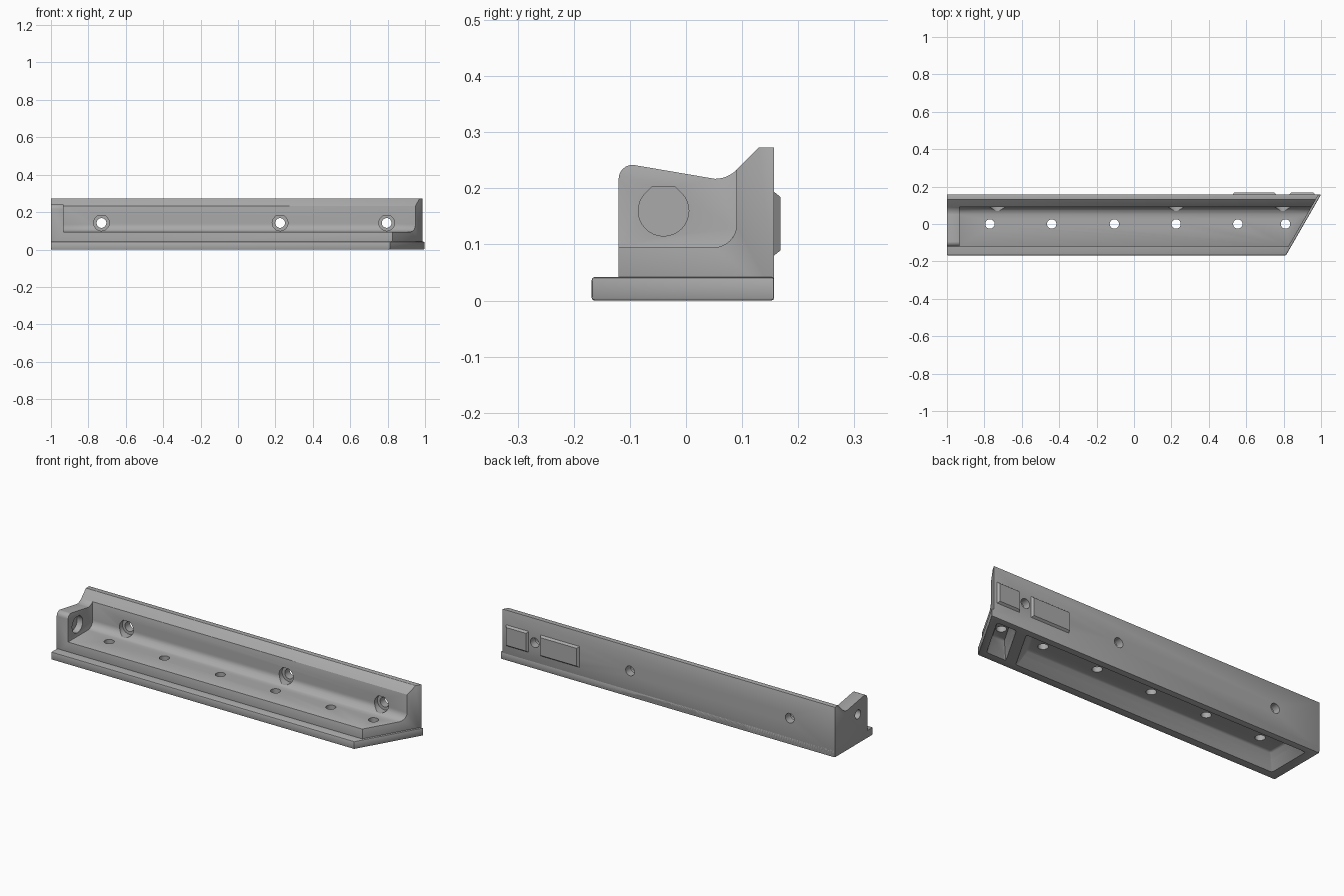
import bpy, bmesh
from math import sin, cos, pi, tan, radians

cube = bpy.data.objects.get("Cube")
if cube:
    bpy.data.objects.remove(cube)

SLANT = tan(radians(30))
BACK = 0.157

grey = bpy.data.materials.new("plain grey")
grey.use_nodes = True
colour = (0.40, 0.40, 0.40, 1)
grey.diffuse_color = colour
grey.node_tree.nodes["Principled BSDF"].inputs["Base Color"].default_value = colour


def loft(name, ring_a, ring_b):
    """Closed solid between two rings with the same number of points."""
    bm = bmesh.new()
    a = [bm.verts.new(p) for p in ring_a]
    b = [bm.verts.new(p) for p in ring_b]
    bm.faces.new(a)
    bm.faces.new(b)
    for i in range(len(a)):
        j = (i + 1) % len(a)
        bm.faces.new((a[i], a[j], b[j], b[i]))
    bmesh.ops.recalc_face_normals(bm, faces=bm.faces)
    mesh = bpy.data.meshes.new(name)
    bm.to_mesh(mesh)
    bm.free()
    mesh.materials.append(grey)
    ob = bpy.data.objects.new(name, mesh)
    bpy.context.collection.objects.link(ob)
    return ob


def arc(cy, cz, r, start, end, steps=8):
    angles = [radians(start + (end - start) * i / steps) for i in range(steps + 1)]
    return [(cy + r * cos(t), cz + r * sin(t)) for t in angles]


def apply(ob, mod):
    bpy.context.view_layer.objects.active = ob
    bpy.ops.object.modifier_apply(modifier=mod.name)


def cut(targets, cutter):
    for ob in targets:
        mod = ob.modifiers.new("cut", "BOOLEAN")
        mod.operation = "DIFFERENCE"
        mod.solver = "EXACT"
        mod.object = cutter
        apply(ob, mod)
    bpy.data.objects.remove(cutter)


def soften(ob, width):
    mod = ob.modifiers.new("soft edges", "BEVEL")
    mod.width = width
    mod.segments = 2
    mod.limit_method = "ANGLE"
    mod.angle_limit = radians(35)
    apply(ob, mod)


def rail(name, outline, tip):
    """Profile run from the square end to the mitred end."""
    return loft(name, [(-1, y, z) for y, z in outline],
                [(tip + (y - BACK) * SLANT, y, z) for y, z in outline])


def circle(r, n=32):
    return [(r * cos(2 * pi * i / n), r * sin(2 * pi * i / n)) for i in range(n)]


def flat_top_circle(r):
    """Round seat whose top is closed by two slopes and a flat."""
    return arc(0, 0, r, 135, 405, 24) + [(0.46 * r, 0.95 * r), (-0.46 * r, 0.95 * r)]


# Base flange
flange = rail("base_flange", [(-0.168, 0), (BACK, 0), (BACK, 0.042), (-0.168, 0.042)], 1.0)
soften(flange, 0.005)

# Body: full end outline, hollowed by a filleted trough
outline = [(-0.12, 0.01), (BACK, 0.01), (BACK, 0.273), (0.13, 0.273)]
outline += arc(0.0514, 0.2716, 0.0546, -45, -90, 6)
outline += arc(-0.095, 0.217, 0.025, 90, 180, 6)
body = rail("angle_body", outline, 0.987)
trough = [(0.09, 0.4), (-0.3, 0.4), (-0.3, 0.095)] + arc(0.05, 0.135, 0.04, -90, 0)
cut([body], loft("trough_cutter", [(-0.932, y, z) for y, z in trough],
                 [(1.2, y, z) for y, z in trough]))
soften(body, 0.004)

# Tapered pockets under the base, mitred like the rail
def pocket(x0, x1, lean0, lean1, inset):
    def ring(z, grow):
        h = 0.122 - 0.055 * grow
        a, b = x0 + inset * grow, x1 - inset * grow
        return [(a - h * lean0, -h, z), (b - h * lean1, -h, z),
                (b + h * lean1, h, z), (a + h * lean0, h, z)]
    cutter = loft("pocket_cutter", ring(-0.01, -0.15), ring(0.067, 1))
    soften(cutter, 0.008)
    cut([body, flange], cutter)


pocket(-0.945, 0.69, 0, SLANT, 0.055)
pocket(0.75, 0.868, SLANT, SLANT, 0.022)

# Holes through the floor
for x in (-0.77, -0.44, -0.105, 0.225, 0.555, 0.81):
    cut([body], loft("floor_hole", [(x + u, v, 0.05) for u, v in circle(0.025)],
                     [(x + u, v, 0.2) for u, v in circle(0.025)]))

# Recessed holes through the back wall
for x in (-0.73, 0.225, 0.795):
    for shape, y0, y1 in ((circle(0.026), 0.05, 0.2), (flat_top_circle(0.042), 0.03, 0.115)):
        cut([body], loft("wall_hole", [(x + u, y0, 0.142 + v) for u, v in shape],
                         [(x + u, y1, 0.142 + v) for u, v in shape]))

# Recessed hole through the end wall
for shape, x0, x1 in ((circle(0.024), -1.1, -0.9), (flat_top_circle(0.045), -0.965, -0.9)):
    cut([body], loft("end_hole", [(x0, -0.04 + u, 0.16 + v) for u, v in shape],
                     [(x1, -0.04 + u, 0.16 + v) for u, v in shape]))

# Raised tapered pads on the back
def pad(name, x0, x1):
    def ring(y, d):
        return [(x0 + d, y, 0.078 + d), (x1 - d, y, 0.078 + d),
                (x1 - d, y, 0.196 - d), (x0 + d, y, 0.196 - d)]
    return loft(name, ring(BACK - 0.003, 0), ring(0.168, 0.011))


pads = [pad("long_back_pad", 0.525, 0.762), pad("short_back_pad", 0.828, 0.97)]

# Smooth the fillets and keep the edges crisp
bpy.ops.object.select_all(action="DESELECT")
for ob in [body, flange] + pads:
    ob.select_set(True)
bpy.context.view_layer.objects.active = body
bpy.ops.object.shade_smooth_by_angle(angle=radians(25))
